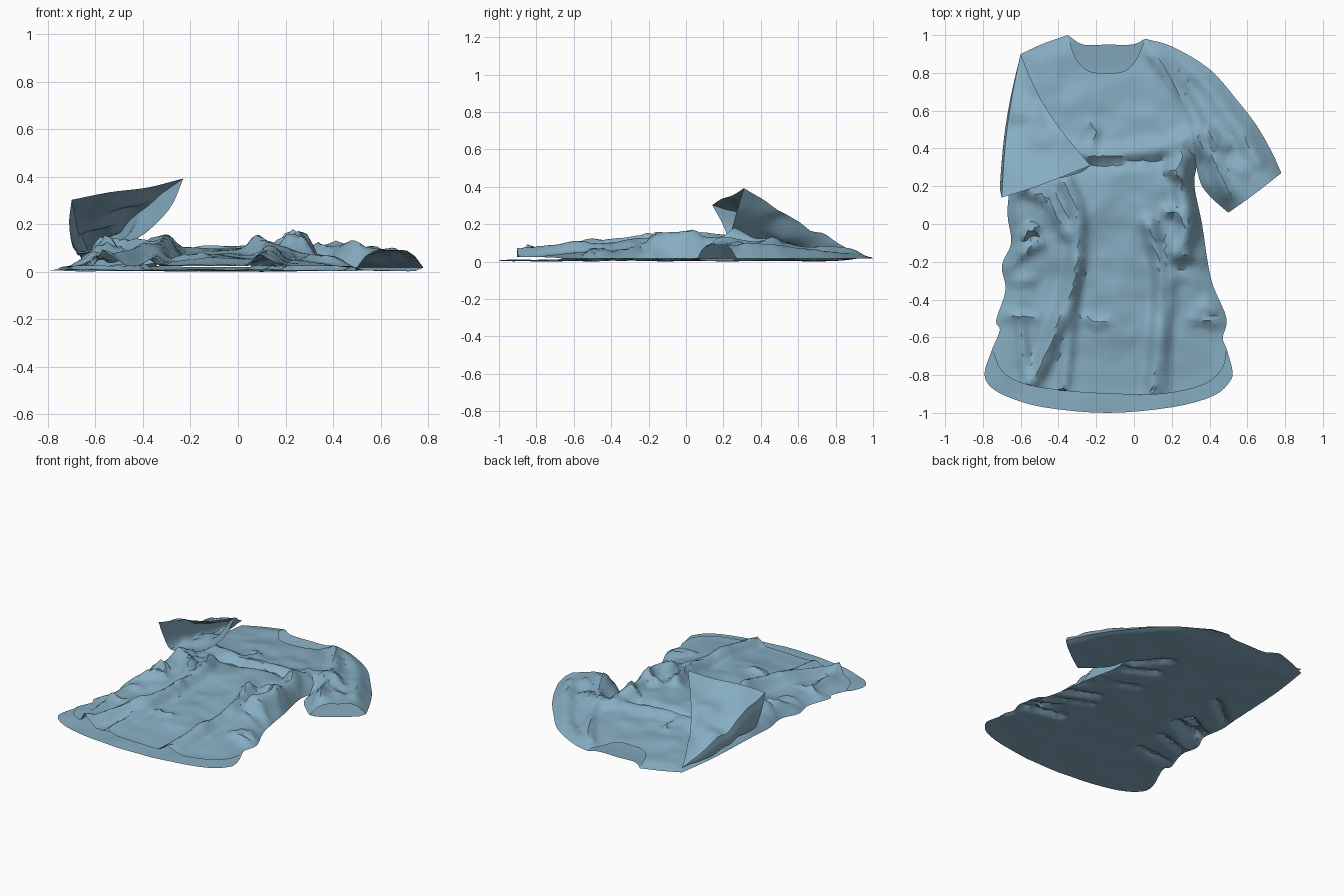
import bpy, bmesh, math, random
from mathutils import Vector, noise
from mathutils.geometry import delaunay_2d_cdt, intersect_point_line

if "Cube" in bpy.data.objects:
    bpy.data.objects.remove(bpy.data.objects["Cube"])

random.seed(4)
STEP = 0.025
mat = bpy.data.materials.new("blue_cloth")
mat.diffuse_color = (0.24, 0.42, 0.54, 1)
mat.use_nodes = True
mat.node_tree.nodes["Principled BSDF"].inputs["Base Color"].default_value = mat.diffuse_color


def curve(pts, n=4):
    """Catmull-Rom through the points, ends kept sharp."""
    p = [Vector(q) for q in pts]
    p = [2 * p[0] - p[1]] + p + [2 * p[-1] - p[-2]]
    out = []
    for i in range(1, len(p) - 2):
        a, b, c, d = p[i - 1:i + 3]
        for k in range(n):
            t = k / n
            out.append(0.5 * (2 * b + (c - a) * t + (2 * a - 5 * b + 4 * c - d) * t * t
                              + (3 * b - a - 3 * c + d) * t ** 3))
    return out + [p[-2]]


def seg_dist(p, a, b):
    q, t = intersect_point_line(p, a, b)
    t = min(1, max(0, t))
    return (p - (a + (b - a) * t)).length


def dist(p, line):
    return min(seg_dist(p, a, b) for a, b in zip(line, line[1:]))


def inside(p, loop):
    r = False
    for a, b in zip(loop, loop[1:] + loop[:1]):
        if (a.y > p.y) != (b.y > p.y) and p.x < a.x + (b.x - a.x) * (p.y - a.y) / (b.y - a.y):
            r = not r
    return r


def finish(bm, name, angle=40):
    me = bpy.data.meshes.new(name)
    bm.to_mesh(me)
    bm.free()
    me.materials.append(mat)
    ob = bpy.data.objects.new(name, me)
    bpy.context.collection.objects.link(ob)
    bpy.ops.object.select_all(action='DESELECT')
    ob.select_set(True)
    bpy.context.view_layer.objects.active = ob
    bpy.ops.object.shade_smooth_by_angle(angle=math.radians(angle))
    return ob


def panel(name, curves, height, flip=False):
    """Flat cloth cut from joined outline curves, triangulated and lifted by height."""
    loop = []
    for c in curves:
        loop += c[:-1]
    closed = loop + loop[:1]
    pts = list(loop)
    for j in range(int(2.1 / STEP)):
        for i in range(int(1.7 / STEP)):
            p = Vector((-0.84 + (i + 0.5 * (j % 2)) * STEP, -1.04 + j * STEP))
            p += Vector((random.uniform(-1, 1), random.uniform(-1, 1))) * STEP * 0.2
            if inside(p, loop) and dist(p, closed) > STEP * 0.5:
                pts.append(p)
    n = len(loop)
    vs, _, fs, *_ = delaunay_2d_cdt(pts, [(i, (i + 1) % n) for i in range(n)], [], 0, 1e-5)
    bm = bmesh.new()
    bv = [bm.verts.new((v.x, v.y, height(v))) for v in vs]
    for f in fs:
        if inside(sum((vs[i] for i in f), Vector((0, 0))) / len(f), loop):
            bm.faces.new([bv[i] for i in (reversed(f) if flip else f)])
    bmesh.ops.delete(bm, geom=[v for v in bm.verts if not v.link_faces], context='VERTS')
    return finish(bm, name)


# Outline curves
left_side = curve([(-.60, .90), (-.64, .6), (-.66, .2), (-.67, .05), (-.65, -.1), (-.70, -.22), (-.68, -.35),
                   (-.73, -.51), (-.71, -.56), (-.75, -.66)])
right_side = curve([(.49, -.66), (.47, -.6), (.49, -.5), (.42, -.33), (.39, -.2), (.36, 0), (.32, .2), (.33, .3)])
back_hem = curve([(-.75, -.66), (-.79, -.78), (-.77, -.85), (-.68, -.91), (-.48, -.97), (-.14, -1), (.2, -.97),
                  (.42, -.91), (.51, -.83), (.52, -.77), (.49, -.66)])
front_hem = curve([(-.75, -.66), (-.70, -.78), (-.57, -.85), (-.35, -.885), (-.1, -.9), (.15, -.9), (.37, -.85),
                   (.47, -.76), (.49, -.66)])
under_arm = curve([(.33, .3), (.36, .2), (.43, .12), (.50, .06)])
cuff = curve([(.50, .06), (.64, .16), (.78, .27)])
over_arm = curve([(.78, .27), (.73, .38), (.65, .52), (.55, .65), (.4, .82), (.2, .94), (.06, .98)])
raglan = curve([(.06, .98), (.19, .78), (.29, .55), (.33, .3)])
front_neck = curve([(.06, .98), (.01, .87), (-.05, .81), (-.14, .80), (-.24, .81), (-.31, .88), (-.35, 1)])
back_neck = curve([(.06, .98), (-.01, .95), (-.14, .95), (-.27, .95), (-.35, 1)])
shoulder = curve([(-.35, 1), (-.48, .955), (-.60, .90)])
closed_edges = [left_side, right_side, under_arm, over_arm, shoulder]

# Folds: path, width, height
folds = [(curve(p, 3), w, h) for p, w, h in [
    ([(-.36, .22), (-.30, .05), (-.31, -.2), (-.37, -.45), (-.46, -.68), (-.55, -.86)], .07, .055),
    ([(-.29, -.2), (-.33, -.5), (-.37, -.87)], .05, .03),
    ([(.08, 0), (.14, -.25), (.13, -.55), (.10, -.9)], .065, .055),
    ([(.20, -.1), (.20, -.35), (.17, -.6), (.16, -.88)], .045, .025),
    ([(.24, .32), (.28, .2), (.29, 0), (.24, -.15)], .10, .085),
    ([(-.60, -.5), (-.59, -.65), (-.57, -.85)], .05, .03),
    ([(-.62, .2), (-.45, .12), (-.36, -.05)], .06, .04),
    ([(-.55, .45), (-.23, .37), (.02, .39), (.2, .41), (.31, .48)], .07, .03),
    ([(-.5, .26), (-.2, .315), (.02, .325), (.22, .345)], .045, -.02),
    ([(-.23, .53), (-.2, .5), (-.22, .42)], .035, .025),
    ([(-.25, -.5), (-.2, -.53), (-.15, -.52)], .04, .025),
    ([(.06, .98), (.3, .83), (.5, .6), (.66, .33)], .07, .025),
    ([(.1, .9), (.25, .7), (.36, .5), (.48, .42)], .06, .035),
    ([(.33, .45), (.42, .34), (.50, .15)], .05, .035),
    ([(.40, .5), (.47, .35), (.58, .28)], .05, .02)]]
# Short crumples along both sides of the waist, and matching creases underneath
creases = []
for side, s in ((left_side[10:-6], 1), (right_side[6:], -1)):
    for k in range(10):
        p = random.choice(side)
        q = p + Vector((s * random.uniform(.1, .22), random.uniform(-.02, .16)))
        folds.append(([p, q], .04, random.uniform(.01, .035)))
        creases.append(([p, q + Vector((s * .1, .05))], .04, random.uniform(.01, .03)))


def lift(p, lines):
    return sum(h * 0.5 * (1 + math.cos(math.pi * min(1, dist(p, l) / w))) for l, w, h in lines)


def taper(p, w):
    t = min(1, min(dist(p, e) for e in closed_edges) / w)
    return t * (2 - t)


def wobble(p, f, seed=0):
    return noise.noise(Vector((p.x * f, p.y * f, seed)))


def front_z(p):
    h = .034 + .045 * math.exp(-((p.y - .12) / .35) ** 2)
    h += .022 * wobble(p, 5) + .006 * wobble(p, 13)
    if p.y > .6:
        h -= .05 * (p.y - .6)
    h = max(.008, h)
    # the hem settles onto the layer beneath, apart from the long folds
    if p.y < 0:
        h *= min(1, max(.12, dist(p, front_hem) / .3))
    return .025 + max(.006, h + lift(p, folds)) * taper(p, .12)


def back_z(p):
    h = -.012 + .008 * wobble(p, 5, 3) + lift(p, creases)
    h += .12 * max(0, p.y - .82)
    h = max(-.024, h)
    cap = front_z(p) - .03 if p.y > -.66 and p.y < .8 else .03
    return .025 + min(h, max(-.01, cap)) * taper(p, .05)


# Dress body and right sleeve, upper and lower layers
panel("front_body", [left_side, front_hem, right_side, raglan[::-1], front_neck, shoulder], front_z)
panel("back_body", [left_side, back_hem, right_side, raglan[::-1], back_neck, shoulder], back_z, True)
panel("right_sleeve_top", [under_arm, cuff, over_arm, raglan], front_z)
panel("right_sleeve_bottom", [under_arm, cuff, over_arm, raglan], back_z, True)

# Left sleeve folded over the chest: open cone from raised cuff to shoulder
apex = Vector((-.60, .90, .055))
top_edge = curve([(-.70, .14, .31), (-.54, .19, .342), (-.38, .25, .362), (-.23, .31, .40)], 5)
low_edge = curve([(-.23, .31, .40), (-.29, .27, .27), (-.42, .24, .15), (-.57, .25, .11), (-.68, .24, .09),
                  (-.71, .20, .20), (-.70, .14, .31)], 4)
ring = top_edge[:-1] + low_edge[:-1]
bm = bmesh.new()
rows = []
for j in range(20):
    t = j / 20
    row = []
    for i, p in enumerate(ring):
        q = p.lerp(apex, t)
        bow = math.sin(math.pi * t)
        q.x -= bow * (.02 if p.x < -.6 else .045 * (p.x + .6) / .37)
        q.z += .045 * math.sin(math.pi * min(1, t * 1.1)) * noise.noise(q * 8)
        q.z = max(q.z, .05)
        row.append(bm.verts.new(q))
    rows.append(row)
tip = bm.verts.new(apex)
n = len(ring)
for a, b in zip(rows, rows[1:]):
    for i in range(n):
        k = (i + 1) % n
        bm.faces.new((a[i], a[k], b[k], b[i]))
for i in range(n):
    bm.faces.new((rows[-1][i], rows[-1][(i + 1) % n], tip))
bmesh.ops.triangulate(bm, faces=bm.faces[:])
finish(bm, "left_sleeve")

# Rest the lowest point on the ground
obs = list(bpy.context.collection.objects)
low = min(v.co.z for o in obs for v in o.data.vertices)
for o in obs:
    for v in o.data.vertices:
        v.co.z -= low
